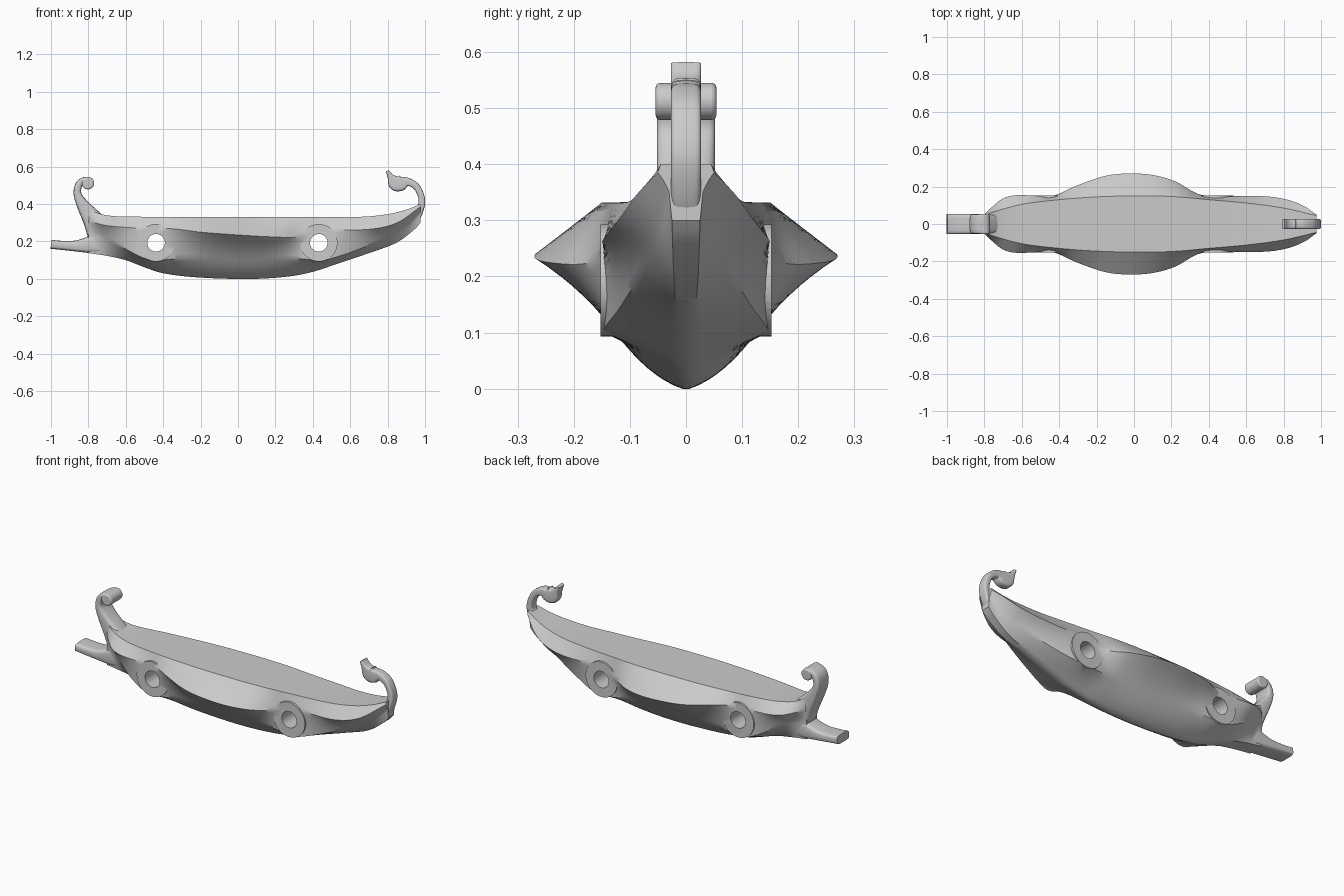
import bpy, bmesh, math
from mathutils import Vector

if "Cube" in bpy.data.objects:
    bpy.data.objects.remove(bpy.data.objects["Cube"])


def spline(keys, t):
    """Smooth cubic interpolation through (t, value) keys."""
    if t <= keys[0][0]:
        return keys[0][1]
    if t >= keys[-1][0]:
        return keys[-1][1]
    n = len(keys)

    def slope(i):
        a, b = keys[max(i - 1, 0)], keys[min(i + 1, n - 1)]
        return (b[1] - a[1]) / (b[0] - a[0])
    i = max(k for k in range(n - 1) if keys[k][0] <= t)
    (t0, v0), (t1, v1) = keys[i], keys[i + 1]
    h = t1 - t0
    s = (t - t0) / h
    return ((2*s**3 - 3*s**2 + 1) * v0 + (s**3 - 2*s**2 + s) * h * slope(i)
            + (3*s**2 - 2*s**3) * v1 + (s**3 - s**2) * h * slope(i + 1))


def loft(name, rings, angle):
    """Skin closed rings of equal length, capped at both ends."""
    bm = bmesh.new()
    rows = [[bm.verts.new(p) for p in ring] for ring in rings]
    m = len(rows[0])
    for a, b in zip(rows, rows[1:]):
        for j in range(m):
            k = (j + 1) % m
            bm.faces.new((a[j], a[k], b[k], b[j]))
    bm.faces.new(rows[0])
    bm.faces.new(rows[-1])
    bmesh.ops.recalc_face_normals(bm, faces=bm.faces)
    me = bpy.data.meshes.new(name)
    bm.to_mesh(me)
    bm.free()
    ob = bpy.data.objects.new(name, me)
    bpy.context.collection.objects.link(ob)
    smooth(ob, angle)
    return ob


def smooth(ob, angle):
    bpy.ops.object.select_all(action='DESELECT')
    ob.select_set(True)
    bpy.context.view_layer.objects.active = ob
    bpy.ops.object.shade_smooth_by_angle(angle=math.radians(angle))


def bar(name, path, w):
    """Sweep a rounded rectangle along (x, z, half thickness) points."""
    comp = [[(i, p[c]) for i, p in enumerate(path)] for c in range(3)]
    steps = (len(path) - 1) * 8
    pts = [[spline(c, i / 8) for c in comp] for i in range(steps + 1)]
    rings = []
    for i, (x, z, h) in enumerate(pts):
        a, b = pts[max(i - 1, 0)], pts[min(i + 1, steps)]
        d = Vector((b[0] - a[0], b[1] - a[1])).normalized()
        ring = []
        for k in range(24):
            t = 2 * math.pi * k / 24
            u = math.copysign(abs(math.cos(t)) ** 0.45, math.cos(t)) * h
            v = math.copysign(abs(math.sin(t)) ** 0.45, math.sin(t)) * w
            ring.append((x - d.y * u, v, z + d.x * u))
        rings.append(ring)
    return loft(name, rings, 50)


def cylinder(name, x, z, r, depth):
    bpy.ops.mesh.primitive_cylinder_add(vertices=48, radius=r, depth=depth,
                                        location=(x, 0, z), rotation=(math.pi / 2, 0, 0))
    ob = bpy.context.object
    ob.name = name
    return ob


def boolean(ob, tool, op):
    m = ob.modifiers.new(op, 'BOOLEAN')
    m.object, m.operation, m.solver = tool, op, 'EXACT'
    bpy.context.view_layer.objects.active = ob
    bpy.ops.object.modifier_apply(modifier=m.name)
    bpy.data.objects.remove(tool)


# Hull lines along x: deck edge, side crest, lower chine and keel
DECK_Y = [(-.8, .045), (-.75, .065), (-.6, .105), (-.4, .13), (-.2, .145), (0, .15),
          (.2, .147), (.4, .13), (.6, .112), (.8, .085), (.975, .045)]
DECK_Z = [(-.8, .38), (-.76, .356), (-.7, .34), (-.6, .333), (0, .332), (.65, .332),
          (.8, .346), (.9, .37), (.975, .40)]
CREST_Y = [(-.8, .05), (-.76, .09), (-.7, .137), (-.63, .154), (-.52, .151), (-.43, .152),
           (-.3, .208), (-.15, .258), (-.03, .27), (.1, .262), (.22, .228), (.34, .162),
           (.43, .149), (.7, .148), (.82, .13), (.91, .095), (.975, .05)]
CREST_Z = [(-.8, .31), (-.7, .285), (-.5, .27), (-.35, .268), (-.2, .25), (0, .235),
           (.2, .224), (.32, .225), (.43, .26), (.7, .265), (.85, .30), (.975, .385)]
LOW_Y = [(-.8, .048), (-.75, .062), (-.7, .09), (-.6, .13), (-.5, .147), (-.42, .146),
         (-.28, .135), (0, .13), (.28, .135), (.42, .146), (.5, .144), (.6, .12),
         (.8, .072), (.975, .03)]
LOW_Z = [(-.8, .25), (-.7, .215), (-.6, .16), (-.5, .11), (-.43, .1), (-.3, .11), (0, .105),
         (.3, .11), (.43, .1), (.5, .11), (.65, .16), (.8, .225), (.9, .275), (.975, .35)]
KEEL_Y = [(-.8, .047), (-.65, .04), (-.45, .015), (0, .006), (.5, .012), (.975, .025)]
KEEL_Z = [(-.8, .138), (-.7, .123), (-.6, .1), (-.5, .062), (-.4, .03), (-.2, .007), (.08, 0),
          (.28, .014), (.4, .038), (.5, .07), (.7, .138), (.85, .195), (.95, .27), (.975, .3)]
BELLY = [(-.6, .62), (-.43, .62), (-.25, .3), (.25, .3), (.43, .62), (.7, .6)]


def bend(a, c, b, n):
    return [a.lerp(c, i / n).lerp(c.lerp(b, i / n), i / n) for i in range(n)]


def section(x):
    deck, crest, low, keel = (Vector((spline(y, x), spline(z, x))) for y, z in
                              ((DECK_Y, DECK_Z), (CREST_Y, CREST_Z), (LOW_Y, LOW_Z), (KEEL_Y, KEEL_Z)))
    c1 = Vector((low.x + .4 * (crest.x - low.x), low.y + .58 * (crest.y - low.y)))
    c2 = Vector((keel.x + .5 * (low.x - keel.x), keel.y + spline(BELLY, x) * 0.8 * (low.y - keel.y)))
    half = bend(deck, (deck + crest) / 2, crest, 5) + bend(crest, c1, low, 7) + bend(low, c2, keel, 8)
    half.append(keel)
    return [(x, p.x, p.y) for p in half] + [(x, -p.x, p.y) for p in reversed(half)]


N = 140
hull = loft("hull", [section(-.8 + 1.775 * i / N) for i in range(N + 1)], 35)

# Round bosses with holes right through the hull
for x in (-.438, .432):
    boolean(hull, cylinder("boss", x, .193, .1, .305), 'UNION')
    boolean(hull, cylinder("hole", x, .193, .047, 1), 'DIFFERENCE')
smooth(hull, 35)

# Ram at the bow
bar("ram", [(-1, .185, .024), (-.95, .18, .024), (-.87, .176, .029), (-.8, .182, .044),
            (-.74, .195, .06)], .054)

# Curled stem post with its roll
bar("stem_post", [(-.735, .25, .075), (-.775, .315, .055), (-.83, .395, .033), (-.858, .455, .021),
                  (-.85, .505, .019), (-.82, .53, .015), (-.79, .525, .012)], .052)
roll = cylinder("stem_roll", -.802, .512, .033, .108)
bevel = roll.modifiers.new("round", 'BEVEL')
bevel.width, bevel.segments = .008, 3
smooth(roll, 40)

# Curled stern post with a leaf-shaped tip
bar("stern_post", [(.86, .26, .045), (.935, .325, .036), (.977, .385, .02), (.981, .435, .017),
                   (.955, .492, .018), (.91, .518, .022), (.87, .51, .04), (.84, .517, .042),
                   (.816, .546, .018), (.798, .578, .008)], .027)
